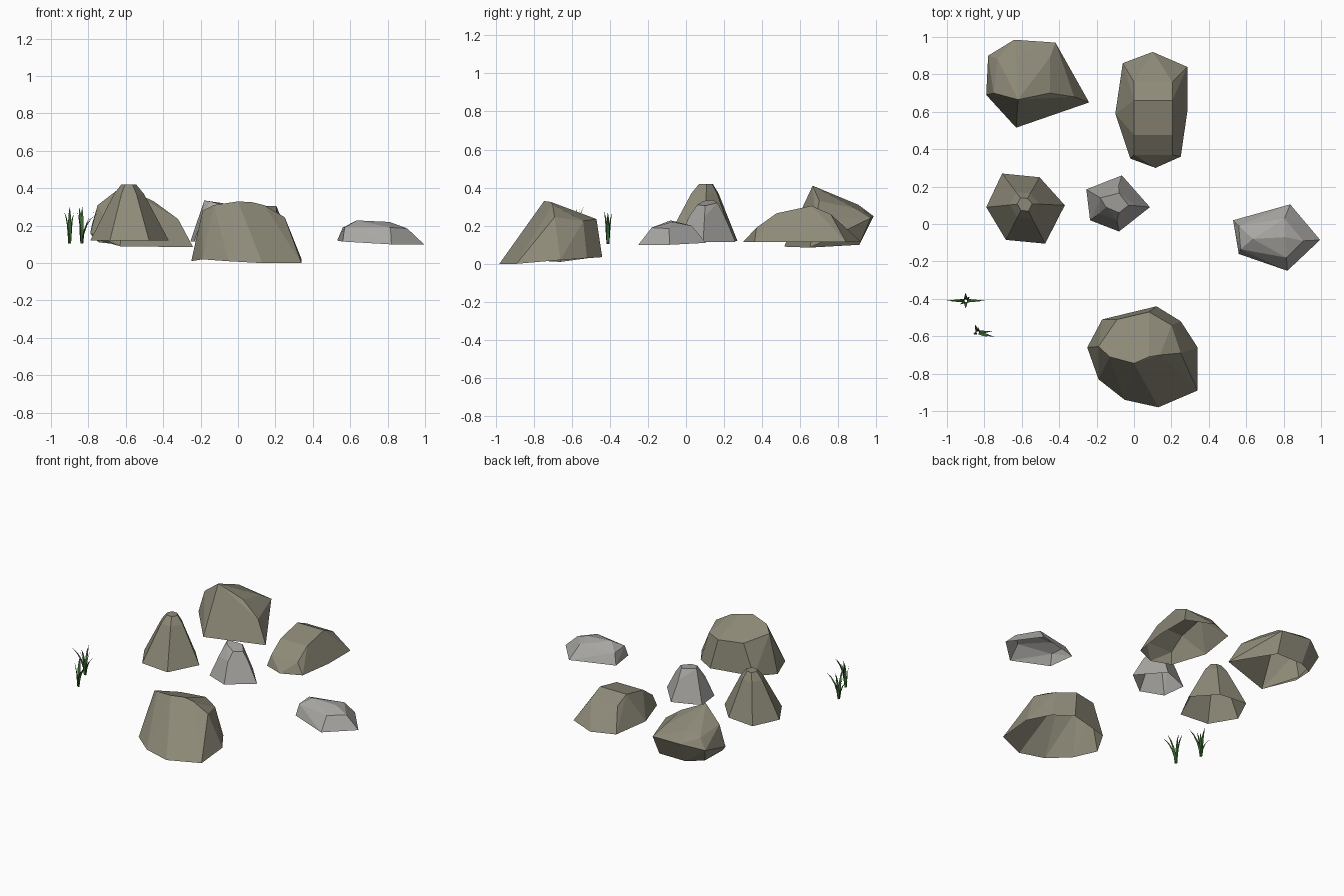
import bpy, bmesh, math
from mathutils import Vector

if "Cube" in bpy.data.objects:
    bpy.data.objects.remove(bpy.data.objects["Cube"])


def material(name, rgb):
    m = bpy.data.materials.new(name)
    m.diffuse_color = (*rgb, 1)
    m.use_nodes = True
    m.node_tree.nodes["Principled BSDF"].inputs["Base Color"].default_value = m.diffuse_color
    return m


BROWN = material("brown_stone", (0.27, 0.255, 0.19))
GREY = material("grey_stone", (0.40, 0.39, 0.37))
GREEN = material("grass_green", (0.05, 0.15, 0.035))


def finish(bm, name, mat):
    me = bpy.data.meshes.new(name)
    bm.to_mesh(me)
    bm.free()
    me.materials.append(mat)
    ob = bpy.data.objects.new(name, me)
    bpy.context.collection.objects.link(ob)
    return ob


def rock(name, points, mat):
    """Faceted stone: hull around a base outline and crest points, open underneath."""
    bm = bmesh.new()
    for p in points:
        bm.verts.new(p)
    bmesh.ops.convex_hull(bm, input=bm.verts[:])
    bmesh.ops.delete(bm, geom=[v for v in bm.verts if not v.link_faces], context='VERTS')
    bm.normal_update()
    under = [f for f in bm.faces if f.normal.z < -0.75]
    bmesh.ops.delete(bm, geom=under, context='FACES')
    bmesh.ops.dissolve_limit(bm, angle_limit=math.radians(7),
                             verts=bm.verts[:], edges=bm.edges[:])
    return finish(bm, name, mat)


def ring(outline, z, centre=(0, 0), scale=1.0):
    cx, cy = centre
    return [(cx + (x - cx) * scale, cy + (y - cy) * scale, z) for x, y in outline]


# Large front boulder with a crest sloping to the back
rock("front_boulder", [
    (-.25, -.66, .01), (-.17, -.51, .03), (.12, -.44, .035), (.25, -.52, .03),
    (.34, -.66, .02), (.34, -.89, 0), (.13, -.98, 0), (-.05, -.94, .01), (-.19, -.83, .02),
    (-.19, -.655, .28), (-.13, -.71, .31), (0, -.745, .33), (.08, -.71, .325),
    (.14, -.70, .31), (.25, -.69, .245), (.2, -.54, .225), (.08, -.47, .235), (-.09, -.51, .24),
], BROWN)

# Back left boulder with an undercut rear
rock("back_left_boulder", [
    (-.63, .515, .09), (-.24, .65, .085), (-.43, .91, .10), (-.63, .91, .10),
    (-.74, .85, .11), (-.77, .69, .13),
    (-.79, .69, .16), (-.78, .90, .21), (-.64, .985, .25), (-.42, .97, .24),
    (-.75, .70, .31), (-.62, .665, .41), (-.45, .70, .33), (-.32, .68, .235),
    (-.73, .885, .28), (-.63, .905, .31), (-.45, .89, .29),
], BROWN)

# Pointed six-sided stone on the left
hexagon = [(-.79, .09), (-.705, .27), (-.505, .25), (-.37, .10), (-.475, -.105), (-.685, -.085)]
tip = (-.585, .11)
rock("pointed_stone", ring(hexagon, .12) + ring(hexagon, .37, tip, .38)
     + ring(hexagon, .42, tip, .19), BROWN)

# Long low boulder at the back right
long_outline = [(-.06, .86), (.10, .92), (.285, .84), (.285, .60), (.25, .36),
                (.115, .30), (-.02, .35), (-.10, .59)]
rock("long_boulder", ring(long_outline, .115) + [
    (x, y, z) for x in (0, .205)
    for y, z in ((.37, .19), (.475, .265), (.66, .305), (.76, .26))
], BROWN)

# Small grey five-sided stone in the middle
pentagon = [(-.255, .185), (-.065, .26), (.085, .09), (-.08, -.04), (-.235, .02)]
rock("small_stone", ring(pentagon, .115) + ring(pentagon, .25, (-.11, .11), .62) + [
    (-.18, .14, .335), (-.08, .165, .32), (-.03, .10, .305), (-.08, .06, .31), (-.15, .09, .33),
], GREY)

# Flat grey stone on the right
rock("flat_stone", [
    (.53, .02, .12), (.835, .105, .11), (.995, -.085, .10), (.82, -.25, .10), (.56, -.16, .115),
    (.56, -.01, .19), (.805, .03, .20), (.905, -.09, .185), (.815, -.18, .19), (.57, -.135, .19),
    (.635, -.08, .228), (.81, -.07, .22),
], GREY)


def grass(name, root, blades):
    """Curved tapering blades: (heading in degrees, reach, height, width)."""
    bm = bmesh.new()
    for deg, reach, height, width in blades:
        a = math.radians(deg)
        out = Vector((math.cos(a), math.sin(a), 0))
        side = Vector((-out.y, out.x, 0))
        rows = []
        for i in range(5):
            t = i / 4
            p = Vector(root) + out * (.006 + reach * t * t) \
                + Vector((0, 0, height * (t + .35 * t * (1 - t))))
            w = width * (.6, 1, .85, .55, .02)[i] / 2
            rows.append((bm.verts.new(p - side * w), bm.verts.new(p + side * w)))
        for (a0, a1), (b0, b1) in zip(rows, rows[1:]):
            bm.faces.new((a0, a1, b1, b0))
    return finish(bm, name, GREEN)


# Two grass tufts at the front left
grass("grass_tuft_a", (-.90, -.41, .105), [
    (0, .095, .165, .018), (180, .095, .165, .018), (90, .035, .195, .02), (270, .035, .195, .02),
    (45, .025, .16, .016), (215, .03, .17, .016)])
grass("grass_tuft_b", (-.835, -.58, .105), [
    (-15, .085, .165, .018), (5, .07, .18, .018), (110, .04, .195, .02), (-25, .05, .14, .016),
    (85, .02, .195, .02), (200, .02, .17, .018)])
